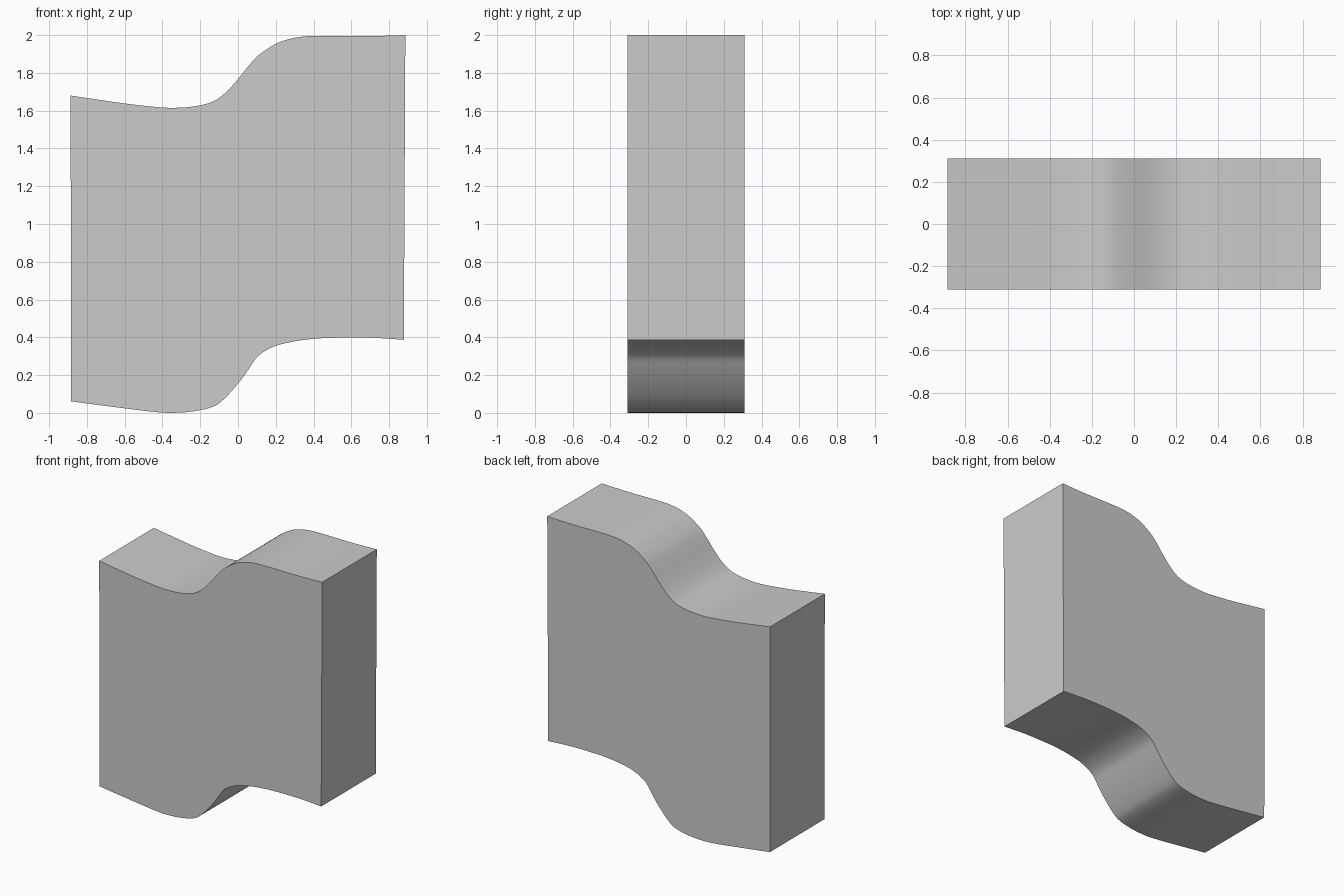
import bpy, bmesh, math
from mathutils import Vector

if "Cube" in bpy.data.objects:
    bpy.data.objects.remove(bpy.data.objects["Cube"])

HALF_DEPTH = 0.31
TOP = [(-0.886, 1.68), (-0.60, 1.638), (-0.415, 1.618), (-0.336, 1.615), (-0.23, 1.623),
       (-0.155, 1.64), (-0.108, 1.662), (-0.055, 1.706), (0, 1.767), (0.05, 1.83), (0.105, 1.89),
       (0.193, 1.95), (0.26, 1.976), (0.325, 1.99), (0.405, 1.996), (0.70, 1.995), (0.886, 2.0)]
BOTTOM = [(-0.884, 0.061), (-0.60, 0.024), (-0.44, 0.005), (-0.35, 0.0), (-0.23, 0.009),
          (-0.124, 0.036), (-0.07, 0.077), (0, 0.155), (0.05, 0.222), (0.105, 0.3), (0.193, 0.352),
          (0.29, 0.377), (0.38, 0.39), (0.48, 0.397), (0.70, 0.398), (0.878, 0.387)]


def smooth(points, steps=4):
    """Cubic curve through the points, with slopes taken from the neighbours."""
    n = len(points)
    slope = []
    for i in range(n):
        a, b = points[max(i - 1, 0)], points[min(i + 1, n - 1)]
        slope.append((b[1] - a[1]) / (b[0] - a[0]))
    out = []
    for i in range(n - 1):
        (x0, z0), (x1, z1) = points[i], points[i + 1]
        h = x1 - x0
        for s in range(steps):
            t = s / steps
            z = ((2*t**3 - 3*t**2 + 1) * z0 + (t**3 - 2*t**2 + t) * h * slope[i]
                 + (3*t**2 - 2*t**3) * z1 + (t**3 - t**2) * h * slope[i + 1])
            out.append((x0 + h * t, max(z, 0)))
    return out + [points[-1]]


# S-curved block: closed front outline extruded through the depth
outline = smooth(BOTTOM) + smooth(TOP)[::-1]
bm = bmesh.new()
front = bm.faces.new([bm.verts.new((x, -HALF_DEPTH, z)) for x, z in outline])
ext = bmesh.ops.extrude_face_region(bm, geom=[front], use_keep_orig=True)
verts = [g for g in ext["geom"] if isinstance(g, bmesh.types.BMVert)]
bmesh.ops.translate(bm, verts=verts, vec=Vector((0, 2 * HALF_DEPTH, 0)))
bmesh.ops.recalc_face_normals(bm, faces=bm.faces)
mesh = bpy.data.meshes.new("wavy_block")
bm.to_mesh(mesh)
bm.free()

block = bpy.data.objects.new("wavy_block", mesh)
bpy.context.collection.objects.link(block)
bpy.context.view_layer.objects.active = block
block.select_set(True)
bpy.ops.object.shade_smooth_by_angle(angle=math.radians(30))
